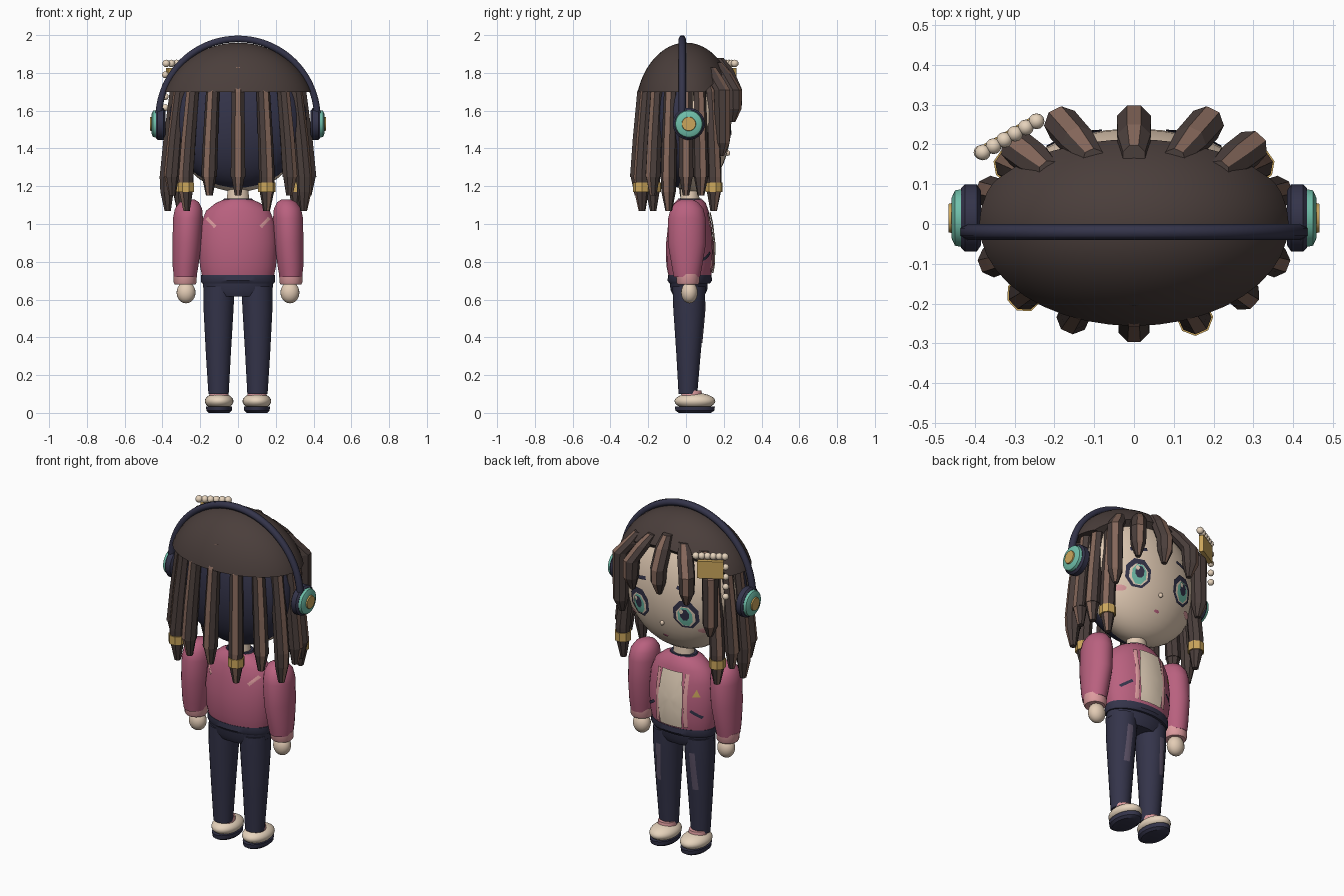
import bpy, bmesh
from math import sin, cos, pi, radians
from mathutils import Matrix, Vector
from mathutils.bvhtree import BVHTree

if "Cube" in bpy.data.objects:
    bpy.data.objects.remove(bpy.data.objects["Cube"])


def material(name, hex_code):
    rgb = [int(hex_code[i:i + 2], 16) / 255 for i in (0, 2, 4)]
    col = [((c + 0.055) / 1.055) ** 2.4 for c in rgb] + [1]
    m = bpy.data.materials.new(name)
    m.use_nodes = True
    m.diffuse_color = col
    m.node_tree.nodes["Principled BSDF"].inputs["Base Color"].default_value = col
    return m


HAIR = material("dark brown", "4A3E3B")
STREAK = material("light brown", "85675A")
NAVY = material("navy", "34344A")
ROSE = material("rose", "B9617F")
PINK = material("light pink", "DE9C9F")
SKIN = material("skin", "E3CCB5")
CREAM = material("cream", "E6D3BC")
TEAL = material("teal", "6FBFAA")
GOLD = material("gold", "CBA65C")
FADED = material("faded denim", "5C5267")


def finish(name, bm, *mats, smooth=True):
    me = bpy.data.meshes.new(name)
    bm.to_mesh(me)
    bm.free()
    ob = bpy.data.objects.new(name, me)
    bpy.context.collection.objects.link(ob)
    for m in mats:
        me.materials.append(m)
    if smooth:
        bpy.ops.object.select_all(action="DESELECT")
        ob.select_set(True)
        bpy.context.view_layer.objects.active = ob
        bpy.ops.object.shade_smooth_by_angle(angle=radians(35))
    return ob


def loft(name, mats, rings, sides=24, turn=0.0, place=None, smooth=True, streak=False):
    """Skin a stack of horizontal ellipses (x, y, z, rx, ry)."""
    bm = bmesh.new()
    loops = []
    for x, y, z, rx, ry in rings:
        angles = [turn + 2 * pi * (i + 0.5) / sides for i in range(sides)]
        loops.append([bm.verts.new((x + rx * cos(a), y + ry * sin(a), z)) for a in angles])
    for lo, hi in zip(loops, loops[1:]):
        for i in range(sides):
            j = (i + 1) % sides
            f = bm.faces.new((lo[i], lo[j], hi[j], hi[i]))
            f.material_index = int(streak and i == sides - 1)
    bm.faces.new(loops[0])
    bm.faces.new(loops[-1])
    bmesh.ops.recalc_face_normals(bm, faces=bm.faces)
    if place:
        bm.transform(place)
    return finish(name, bm, *mats, smooth=smooth)


def ball_mesh(center, radii, u=32, v=20):
    bm = bmesh.new()
    bmesh.ops.create_uvsphere(bm, u_segments=u, v_segments=v, radius=1)
    bm.transform(Matrix.Translation(center) @ Matrix.Diagonal((*radii, 1)))
    return bm


def ball(name, mat, center, radii, u=32, v=20):
    return finish(name, ball_mesh(center, radii, u, v), mat)


def tree(ob):
    return BVHTree.FromPolygons([v.co for v in ob.data.vertices],
                                [p.vertices[:] for p in ob.data.polygons])


def decal(name, mat, target, outline, side=1, lift=0.004):
    """Thin patch draped on a surface along y."""
    pts = []
    for i, p in enumerate(outline):
        q = Vector(outline[(i + 1) % len(outline)])
        pts += [Vector(p).lerp(q, k / 3) for k in range(3)]
    mid = sum(pts, Vector((0, 0))) / len(pts)
    bm = bmesh.new()

    def drape(p):
        hit = target.ray_cast(Vector((p.x, side, p.y)), Vector((0, -side, 0)))[0]
        y = hit.y if hit else 0
        return bm.verts.new((p.x, y + side * lift, p.y))

    loops = [[drape(mid.lerp(p, s)) for p in pts] for s in (1, 0.66, 0.33)]
    hub = drape(mid)
    n = len(pts)
    for i in range(n):
        j = (i + 1) % n
        for a, b in zip(loops, loops[1:]):
            bm.faces.new((a[i], a[j], b[j], b[i]))
        bm.faces.new((loops[-1][i], loops[-1][j], hub))
    for f in bm.faces:
        f.normal_update()
        if f.normal.y * side < 0:
            f.normal_flip()
    finish(name, bm, mat)


def oval(x, z, rx, rz, n=8):
    return [(x + rx * cos(2 * pi * (i + .5) / n), z + rz * sin(2 * pi * (i + .5) / n)) for i in range(n)]


def bar(x, z, length, width, angle):
    d = Vector((cos(angle), sin(angle))) * length / 2
    w = Vector((-sin(angle), cos(angle))) * width / 2
    c = Vector((x, z))
    return [c - d - w, c + d - w, c + d + w, c - d + w]


# Head, inner hair and cap
head = tree(ball("head", SKIN, (0, .03, 1.54), (.355, .21, .37)))
ball("inner_hair", NAVY, (0, -.02, 1.55), (.365, .19, .36))
cap = ball_mesh((0, 0, 1.58), (.41, .27, .38), 40, 28)
for co, no in (((0, 0, 1.7), (0, 0, -1)), ((0, .1, 1.7), (0, 1, -1))):
    cut = bmesh.ops.bisect_plane(cap, geom=cap.verts[:] + cap.edges[:] + cap.faces[:],
                                 plane_co=co, plane_no=no, clear_outer=True)
    bmesh.ops.contextual_create(cap, geom=[e for e in cut["geom_cut"] if isinstance(e, bmesh.types.BMEdge)])
finish("hair_cap", cap, HAIR)

# Long locks around the sides and back, some with gold bands
for deg in (-125, -108, -90, -69, -47, -24, 0, 24, 47, 69, 90, 108, 125):
    t = radians(deg)
    x, y = .365 * sin(t), -.25 * cos(t)
    banded = deg in (-125, -47, 24, 125)
    tip = 1.07 if banded or deg in (69, -90) else 1.15
    path = [(.72, 1.83, .025), (.9, 1.7, .036), (.98, 1.45, .04), (1.03, 1.25, .042),
            (1.03, tip + .1, .038), (1.02, tip, .018)]
    loft("long_lock", (HAIR, STREAK), [(x * f, y * f, z, r, r) for f, z, r in path], 8,
         math_turn := t - pi / 2, smooth=False, streak=True)
    if banded:
        loft("lock_band", (GOLD,), [(x * 1.03, y * 1.03, z, .046, .046) for z in (1.17, 1.22)], 8,
             math_turn, smooth=False)

# Fringe locks over the forehead
for x0, y0, x1, y1, tip in ((0, .17, 0, .255, 1.56), (.1, .16, .18, .25, 1.54), (.21, .13, .29, .19, 1.36)):
    for s in ((1, -1) if x0 else (1,)):
        top = 1.88 - x0 * .25
        path = [(0, top, .03), (.45, top - .06, .045), (1, 1.71, .046), (1.03, tip + .07, .042), (.95, tip, .015)]
        rings = [(s * (x0 + (x1 - x0) * f), y0 + (y1 - y0) * f, z, r, r) for f, z, r in path]
        loft("fringe_lock", (HAIR, STREAK), rings, 8, pi / 2 - s * x1 * 2.5, smooth=False, streak=True)

# Hair clip with beads
a, b = Vector((-.38, .18, 1.85)), Vector((-.245, .258, 1.85))
for i in range(6):
    ball("clip_bead", CREAM, a.lerp(b, i / 5), (.02,) * 3, 12, 8)
for i in range(4):
    ball("hanging_bead", CREAM, (-.385, .18, 1.79 - i * .058), (.018,) * 3, 12, 8)
plate = bmesh.new()
bmesh.ops.create_cube(plate, size=1)
plate.transform(Matrix.Translation((-.315, .222, 1.775)) @ Matrix.Rotation(radians(30), 4, "Z")
                @ Matrix.Diagonal((.14, .025, .1, 1)))
finish("clip_plate", plate, GOLD)

# Face
for s in (1, -1):
    decal("eye_frame", NAVY, head, oval(s * .15, 1.46, .075, .088), lift=.006)
    decal("eye_white", CREAM, head, oval(s * .15, 1.45, .056, .064), lift=.009)
    decal("iris", TEAL, head, oval(s * .15, 1.45, .043, .06), lift=.012)
    decal("pupil", NAVY, head, oval(s * .15, 1.462, .026, .036), lift=.015)
    decal("eye_glint", CREAM, head, oval(s * .15 + .016, 1.482, .012, .014), lift=.018)
    decal("brow", NAVY, head, bar(s * .15, 1.605, .1, .02, s * -.2), lift=.006)
    decal("blush", PINK, head, oval(s * .23, 1.365, .032, .016), lift=.005)
decal("mouth", ROSE, head, oval(0, 1.29, .018, .008), lift=.005)
ball("nose", SKIN, (0, .222, 1.375), (.012, .012, .014), 12, 8)

# Headphones
curve = bpy.data.curves.new("headband", "CURVE")
curve.dimensions = "3D"
curve.bevel_depth = .02
curve.bevel_resolution = 1
line = curve.splines.new("POLY")
line.points.add(40)
for i, p in enumerate(line.points):
    p.co = (.42 * cos(pi * i / 40), -.02, 1.56 + .42 * sin(pi * i / 40), 1)
curve.materials.append(NAVY)
bpy.context.collection.objects.link(bpy.data.objects.new("headband", curve))
for s in (1, -1):
    place = Matrix.Translation((0, .015, 1.53)) @ Matrix.Rotation(s * pi / 2, 4, "Y")
    for name, mat, profile in (
            ("ear_cushion", NAVY, ((.385, .07), (.395, .085), (.425, .085), (.435, .075))),
            ("ear_shell", TEAL, ((.43, .074), (.45, .07), (.459, .05))),
            ("ear_disc", GOLD, ((.45, .04), (.466, .036)))):
        loft(name, (mat,), [(0, 0, z, r, r) for z, r in profile], place=place)

# Neck and torso
loft("neck", (SKIN,), [(0, .02, 1.08, .068, .055), (0, .02, 1.15, .058, .05), (0, .02, 1.25, .05, .045)])
loft("collar", (NAVY,), [(0, .02, 1.1, .1, .075), (0, .02, 1.135, .075, .062)])
jacket = tree(loft("jacket", (ROSE,), [
    (0, .02, .72, .19, .112), (0, .02, .78, .203, .125), (0, .02, .9, .208, .126), (0, .02, 1.0, .198, .115),
    (0, .02, 1.07, .17, .1), (0, .02, 1.11, .12, .085), (0, .02, 1.13, .075, .065)], 32))
loft("jacket_hem", (NAVY,), [(0, .02, .685, .192, .108), (0, .02, .7, .198, .118), (0, .02, .73, .196, .116)], 32)
loft("hips", (NAVY,), [(0, .015, .615, .15, .08), (0, .015, .65, .185, .098), (0, .015, .72, .188, .104)])

# Shirt panel, jacket trims and patches
panel = [(-.07, .74), (.07, .74), (.08, .9), (.065, 1.06), (-.065, 1.06), (-.08, .9)]
decal("shirt_panel", CREAM, jacket, panel, lift=.01)
for s in (1, -1):
    decal("jacket_trim", PINK, jacket, bar(s * .09, .9, .31, .022, pi / 2), lift=.008)
    decal("back_stripe", PINK, jacket, bar(s * .143, 1.008, .065, .018, s * .8), -1, .005)
    decal("pocket_slit", NAVY, jacket, bar(s * .145, .83, .07, .016, s * -.6), lift=.005)
decal("gold_badge", GOLD, jacket, [(-.165, .93), (-.125, .93), (-.145, .975)], lift=.006)

# Arms, legs and shoes
for s in (1, -1):
    loft("sleeve", (ROSE,), [(s * x, .005, z, rx, ry) for x, z, rx, ry in (
        (.28, .72, .06, .07), (.278, .77, .068, .08), (.27, .9, .077, .102), (.265, 1.03, .08, .1),
        (.262, 1.08, .073, .088), (.258, 1.115, .052, .06), (.255, 1.13, .025, .03))])
    loft("cuff", (PINK,), [(s * .28, .01, z, r, r) for z, r in ((.68, .055), (.69, .061), (.735, .063))])
    ball("hand", SKIN, (s * .275, .018, .637), (.05, .044, .057), 20, 14)
    leg = tree(loft("trouser_leg", (NAVY,), [
        (s * .103, .01, .1, .054, .05), (s * .104, .013, .3, .066, .064),
        (s * .103, .016, .55, .08, .084), (s * .1, .016, .67, .083, .088)]))
    decal("denim_fade", FADED, leg, bar(s * .115, .48, .22, .034, pi / 2 + s * .05))
    loft("sock", (PINK,), [(s * .1, .03, .07, .054, .06), (s * .1, .03, .118, .048, .052)])
    ball("shoe", CREAM, (s * .1, .047, .062), (.076, .108, .044), 24, 14)
    loft("sole", (NAVY,), [(s * .1, .047, z, rx, ry) for z, rx, ry in (
        (0, .055, .085), (.012, .068, .104), (.035, .07, .107))])
